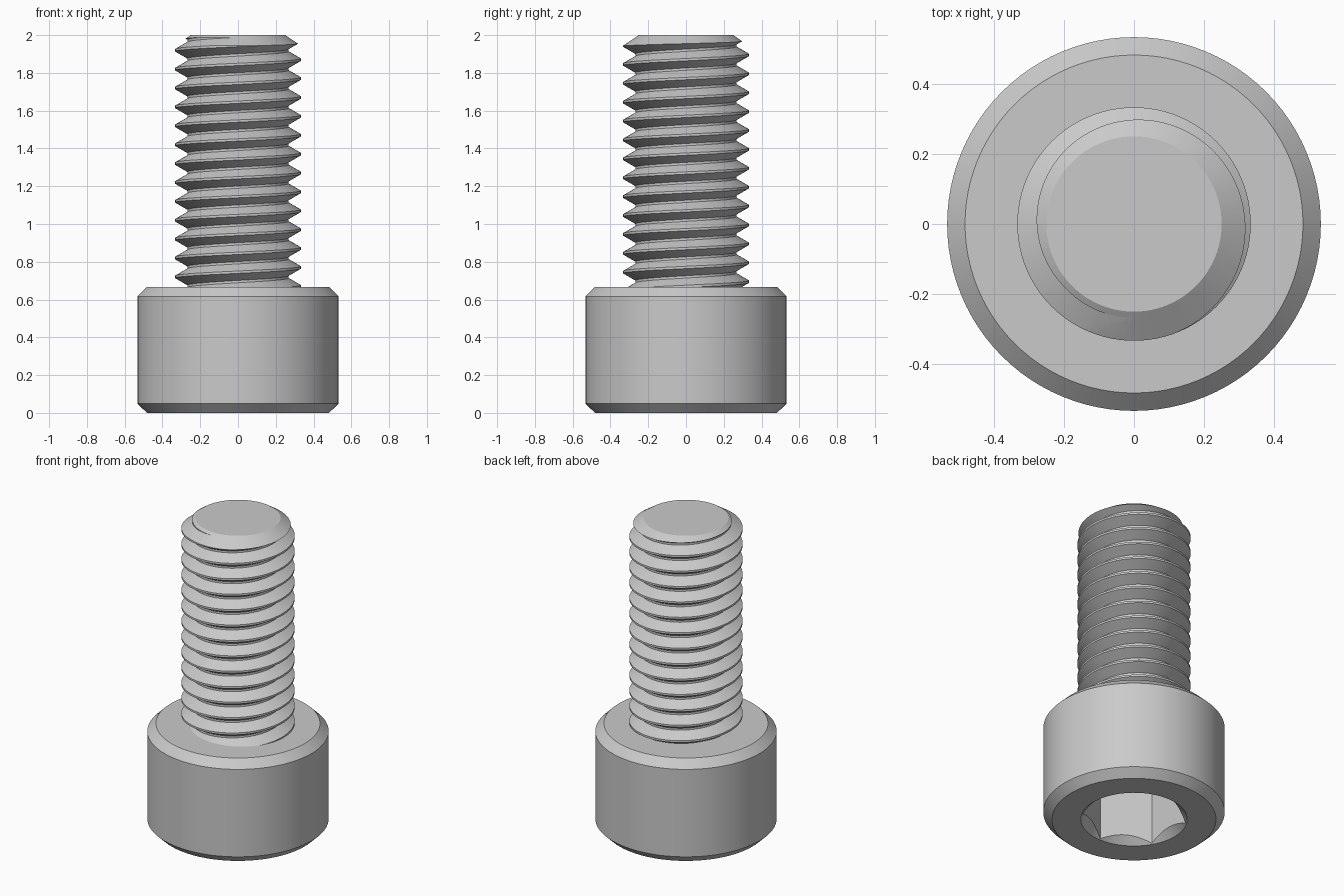
import bpy
import bmesh
import math

SEGMENTS = 96
PITCH = 0.1
CREST, ROOT = 0.333, 0.268

if "Cube" in bpy.data.objects:
    bpy.data.objects.remove(bpy.data.objects["Cube"], do_unlink=True)

steel = bpy.data.materials.new("grey steel")
steel.use_nodes = True
grey = (0.59, 0.59, 0.59, 1)
steel.diffuse_color = grey
steel.node_tree.nodes["Principled BSDF"].inputs["Base Color"].default_value = grey


def finish(bm, name):
    """Turn a bmesh into a linked object with the steel material."""
    bmesh.ops.recalc_face_normals(bm, faces=bm.faces)
    mesh = bpy.data.meshes.new(name)
    bm.to_mesh(mesh)
    bm.free()
    mesh.materials.append(steel)
    obj = bpy.data.objects.new(name, mesh)
    bpy.context.collection.objects.link(obj)
    return obj


def lathe(name, profile, sides=SEGMENTS, turn=0):
    """Revolve (radius, height) points into a capped solid."""
    bm = bmesh.new()
    angles = [turn + math.tau * i / sides for i in range(sides)]
    rings = [[bm.verts.new((r * math.cos(a), r * math.sin(a), z)) for a in angles]
             for r, z in profile]
    for low, high in zip(rings, rings[1:]):
        for i in range(sides):
            j = (i + 1) % sides
            bm.faces.new((low[i], low[j], high[j], high[i]))
    bm.faces.new(rings[0][::-1])
    bm.faces.new(rings[-1])
    return finish(bm, name)


def activate(obj):
    bpy.ops.object.select_all(action="DESELECT")
    obj.select_set(True)
    bpy.context.view_layer.objects.active = obj


def cut(obj, cutter, operation):
    """Apply a boolean and discard the cutter."""
    mod = obj.modifiers.new("cut", "BOOLEAN")
    mod.operation = operation
    mod.solver = "EXACT"
    mod.object = cutter
    cutter.hide_render = True
    activate(obj)
    bpy.ops.object.modifier_apply(modifier=mod.name)
    bpy.data.objects.remove(cutter, do_unlink=True)


def thread(name, start, turns):
    """Right-hand helical thread, closed by a fan at each end."""
    bm = bmesh.new()
    section = [(ROOT, -7 / 16), (CREST, -1 / 16), (CREST, 1 / 16), (ROOT, 7 / 16)]
    columns = []
    for i in range(turns * SEGMENTS + 1):
        a = math.tau * i / SEGMENTS
        z = start + PITCH * i / SEGMENTS
        columns.append([bm.verts.new((r * math.cos(a), r * math.sin(a), z + PITCH * dz))
                        for r, dz in section])
    for i, (a, b) in enumerate(zip(columns, columns[1:])):
        for k in range(3):
            bm.faces.new((a[k], b[k], b[k + 1], a[k + 1]))
        # root strip joins this turn to the next one up
        if i + 1 + SEGMENTS < len(columns):
            c, d = columns[i + SEGMENTS], columns[i + 1 + SEGMENTS]
            bm.faces.new((a[3], b[3], d[0], c[0]))
    rim = [e for e in bm.edges if e.is_boundary]
    bottom = bm.verts.new((0, 0, start))
    top = bm.verts.new((0, 0, start + PITCH * (turns - 0.5)))
    for e in rim:
        u, v = e.verts
        bm.faces.new((u, v, bottom if u.co.z < 1 else top))
    return finish(bm, name)


# Head with chamfered rims and a hexagonal socket in its underside
head = lathe("socket_head", [(0.482, 0), (0.533, 0.05), (0.533, 0.617), (0.482, 0.667)])
hex_cutter = lathe("hex_cutter", [(0.308, -0.1), (0.308, 0.37)], sides=6, turn=math.pi / 6)
cut(head, hex_cutter, "DIFFERENCE")
cut(head, lathe("countersink_cutter", [(0.333, -0.02), (0.013, 0.3)]), "DIFFERENCE")

# Threaded shaft trimmed flat with a chamfered tip
shaft = thread("threaded_shaft", 1.97 - 16 * PITCH, 19)
cut(shaft, lathe("shaft_envelope", [(0.355, 0.62), (0.355, 1.93), (0.25, 2)]), "INTERSECT")

for part in (head, shaft):
    activate(part)
    bpy.ops.object.shade_smooth_by_angle(angle=math.radians(20))
